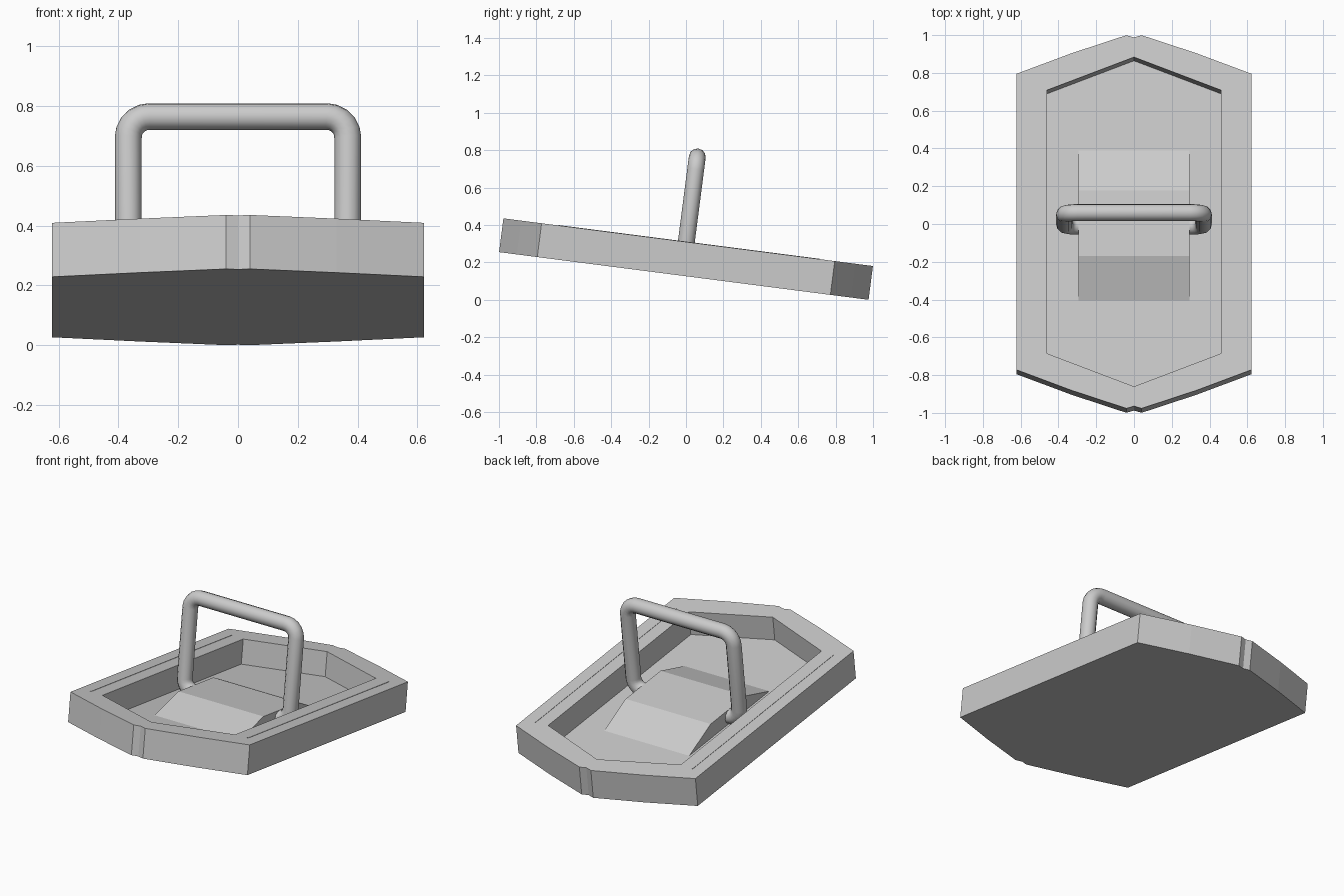
import bpy, bmesh
from math import sin, cos, pi, radians
from mathutils import Matrix

cube = bpy.data.objects.get("Cube")
if cube:
    bpy.data.objects.remove(cube)

# Everything is built level, then tilted with the front raised
TILT = Matrix.Translation((0, 0, 0.218)) @ Matrix.Rotation(radians(-7.35), 4, 'X')

grey = bpy.data.materials.new("light_grey")
grey.use_nodes = True
grey.diffuse_color = (0.6, 0.6, 0.6, 1)
grey.node_tree.nodes["Principled BSDF"].inputs["Base Color"].default_value = (0.6, 0.6, 0.6, 1)


def add_object(name, data):
    obj = bpy.data.objects.new(name, data)
    bpy.context.scene.collection.objects.link(obj)
    obj.matrix_world = TILT
    data.materials.append(grey)
    return obj


def prism(name, points, direction):
    """Extrude a closed outline of 3D points along a direction."""
    bm = bmesh.new()
    face = bm.faces.new([bm.verts.new(p) for p in points])
    result = bmesh.ops.extrude_face_region(bm, geom=[face])
    moved = [v for v in result["geom"] if isinstance(v, bmesh.types.BMVert)]
    bmesh.ops.translate(bm, verts=moved, vec=direction)
    bmesh.ops.recalc_face_normals(bm, faces=bm.faces)
    mesh = bpy.data.meshes.new(name)
    bm.to_mesh(mesh)
    bm.free()
    return add_object(name, mesh)


def mirrored_outline(quarter, z):
    """Mirror a quarter outline, ending on x = 0, into a full loop."""
    back = quarter + [(-x, y) for x, y in reversed(quarter[:-1])]
    front = [(-x, -y) for x, y in back]
    return [(x, y, z) for x, y in back + front]


# Body slab with pointed, notched ends
TOP, FLOOR = 0.091, -0.06
body = prism("tray_body", mirrored_outline(
    [(0.622, 0.79), (0.33, 0.9), (0.04, 0.996), (0, 0.984)], -TOP), (0, 0, 2 * TOP))

# Recess cut into the top
cutter = prism("recess_cutter", mirrored_outline(
    [(0.46, 0.703), (0, 0.879)], FLOOR), (0, 0, 0.3))
cutter.hide_render = True
cut = body.modifiers.new("recess", 'BOOLEAN')
cut.operation = 'DIFFERENCE'
cut.solver = 'EXACT'
cut.object = cutter
bpy.context.view_layer.update()
graph = bpy.context.evaluated_depsgraph_get()
carved = bpy.data.meshes.new_from_object(body.evaluated_get(graph))
body.modifiers.clear()
body.data = carved
bpy.data.objects.remove(cutter)

# Sloped clamp that holds the handle against the floor
W = 0.295
prism("handle_clamp", [(-W, -0.4, FLOOR), (-W, -0.174, 0.03),
                       (-W, 0.174, 0.03), (-W, 0.4, FLOOR)], (2 * W, 0, 0))

# Thin trim lines on the long rims
for side, x in (("right", -0.545), ("left", 0.545)):
    w = 0.003
    prism("trim_line_" + side, [(x - w, -0.7, TOP), (x + w, -0.7, TOP),
                                (x + w, 0.71, TOP), (x - w, 0.71, TOP)], (0, 0, 0.002))

# Handle: rounded rectangular ring passing under the clamp
HALF, LOW, HIGH, R = 0.367, -0.015, 0.55, 0.07
corners = [(HALF - R, HIGH - R), (R - HALF, HIGH - R), (R - HALF, LOW + R), (HALF - R, LOW + R)]
path = []
for i, (cx, cz) in enumerate(corners):
    for k in range(6):
        a = (i + k / 5) * pi / 2
        path.append((cx + R * cos(a), -0.01, cz + R * sin(a), 1))
curve = bpy.data.curves.new("handle_path", 'CURVE')
curve.dimensions = '3D'
curve.bevel_depth = 0.045
curve.bevel_resolution = 4
spline = curve.splines.new('POLY')
spline.points.add(len(path) - 1)
for point, co in zip(spline.points, path):
    point.co = co
spline.use_cyclic_u = True
handle = add_object("handle", curve)
bpy.ops.object.select_all(action='DESELECT')
handle.select_set(True)
bpy.context.view_layer.objects.active = handle
bpy.ops.object.convert(target='MESH')
bpy.ops.object.shade_smooth_by_angle(angle=radians(40))
